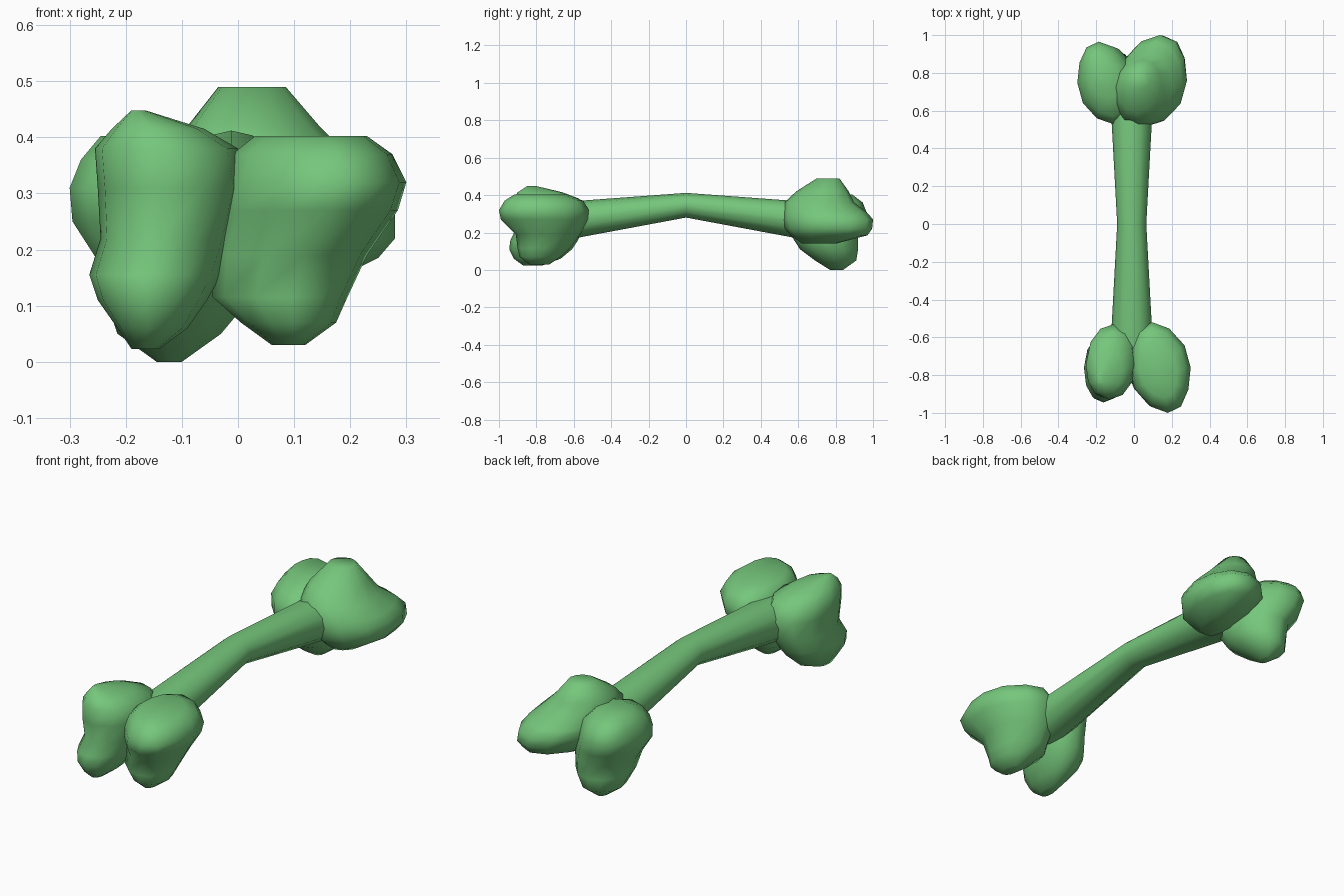
import bpy, bmesh
from math import cos, sin, pi, radians, copysign

green = bpy.data.materials.new("bone_green")
green.diffuse_color = (0.18, 0.57, 0.2, 1)


def loft(name, rings, angle):
    """Skin a list of equal closed rings and cap both ends."""
    bm = bmesh.new()
    loops = [[bm.verts.new(p) for p in ring] for ring in rings]
    n = len(loops[0])
    for a, b in zip(loops, loops[1:]):
        for i in range(n):
            j = (i + 1) % n
            bm.faces.new((a[i], a[j], b[j], b[i]))
    bm.faces.new(loops[0])
    bm.faces.new(loops[-1])
    bmesh.ops.recalc_face_normals(bm, faces=bm.faces)
    mesh = bpy.data.meshes.new(name)
    bm.to_mesh(mesh)
    bm.free()
    mesh.materials.append(green)
    obj = bpy.data.objects.new(name, mesh)
    bpy.context.collection.objects.link(obj)
    bpy.ops.object.select_all(action='DESELECT')
    obj.select_set(True)
    bpy.context.view_layer.objects.active = obj
    bpy.ops.object.shade_smooth_by_angle(angle=radians(angle))
    return obj


def knob(name, slices, skew_low, skew_high, power=1.0, sides=12):
    """Lumpy bone end from level slices (z, x min, x max, y min, y max)."""
    def shape(v):
        return copysign(abs(v) ** power, v)
    rings = []
    for k, (z, x0, x1, y0, y1) in enumerate(slices):
        skew = skew_low + (skew_high - skew_low) * k / (len(slices) - 1)
        ring = []
        for i in range(sides):
            t = 2 * pi * i / sides
            u, v = shape(cos(t)), shape(sin(t))
            # skew slides the y tips sideways, leaving the x extremes alone
            x = (x0 + x1) / 2 + (x1 - x0) / 2 * (u + skew * v * abs(v))
            y = (y0 + y1) / 2 + (y1 - y0) / 2 * v
            ring.append((x, y, z))
        rings.append(ring)
    return loft(name, rings, 65)


# Shaft: bowed, narrow in the middle
shaft_rings = []
for y, z, rx, rz in [(-0.66, 0.26, 0.113, 0.103), (0, 0.346, 0.077, 0.066),
                     (0.66, 0.26, 0.113, 0.103)]:
    shaft_rings.append([(-0.012 + rx * cos(2 * pi * i / 12), y,
                         z + rz * sin(2 * pi * i / 12)) for i in range(12)])
loft("shaft", shaft_rings, 40)

# Front left knob: upper lobe above a low nose
knob("front_left_knob", [
    (0.023, -0.19, -0.14, -0.87, -0.77),
    (0.06, -0.215, -0.09, -0.92, -0.67),
    (0.11, -0.25, -0.055, -0.945, -0.61),
    (0.155, -0.265, -0.03, -0.94, -0.58),
    (0.22, -0.245, -0.01, -0.91, -0.55),
    (0.31, -0.25, 0.012, -0.93, -0.53),
    (0.38, -0.255, 0.0, -0.92, -0.57),
    (0.415, -0.225, -0.06, -0.90, -0.66),
    (0.448, -0.19, -0.165, -0.85, -0.80)], 0.1, 0.1, 0.93)

# Front right knob: flat top with a high nose
knob("front_right_knob", [
    (0.03, 0.06, 0.12, -0.84, -0.73),
    (0.07, 0.005, 0.175, -0.89, -0.67),
    (0.115, -0.045, 0.195, -0.90, -0.62),
    (0.19, -0.045, 0.23, -0.91, -0.565),
    (0.27, -0.03, 0.285, -0.99, -0.525),
    (0.32, -0.025, 0.30, -1.0, -0.52),
    (0.37, -0.01, 0.275, -0.97, -0.55),
    (0.402, 0.03, 0.23, -0.92, -0.63)], -0.1, -0.32, 1.03)

# Back right knob: tall lobe leaning to a low nose
knob("back_right_knob", [
    (0.14, 0.04, 0.16, 0.62, 0.80),
    (0.185, -0.01, 0.25, 0.56, 0.97),
    (0.22, -0.04, 0.28, 0.53, 0.995),
    (0.27, -0.08, 0.28, 0.515, 1.0),
    (0.31, -0.095, 0.255, 0.515, 0.965),
    (0.36, -0.11, 0.205, 0.525, 0.90),
    (0.42, -0.09, 0.145, 0.59, 0.87),
    (0.49, -0.035, 0.085, 0.70, 0.82)], 0.3, 0.1)

# Back left knob: deep lower lobe with a high nose
knob("back_left_knob", [
    (0.0, -0.145, -0.10, 0.77, 0.84),
    (0.05, -0.215, -0.03, 0.69, 0.91),
    (0.11, -0.235, 0.02, 0.61, 0.92),
    (0.18, -0.25, 0.035, 0.565, 0.92),
    (0.25, -0.295, 0.02, 0.53, 0.955),
    (0.31, -0.30, 0.0, 0.53, 0.965),
    (0.36, -0.28, -0.02, 0.57, 0.945),
    (0.402, -0.245, -0.07, 0.67, 0.89)], 0.1, -0.38, 1.02)
